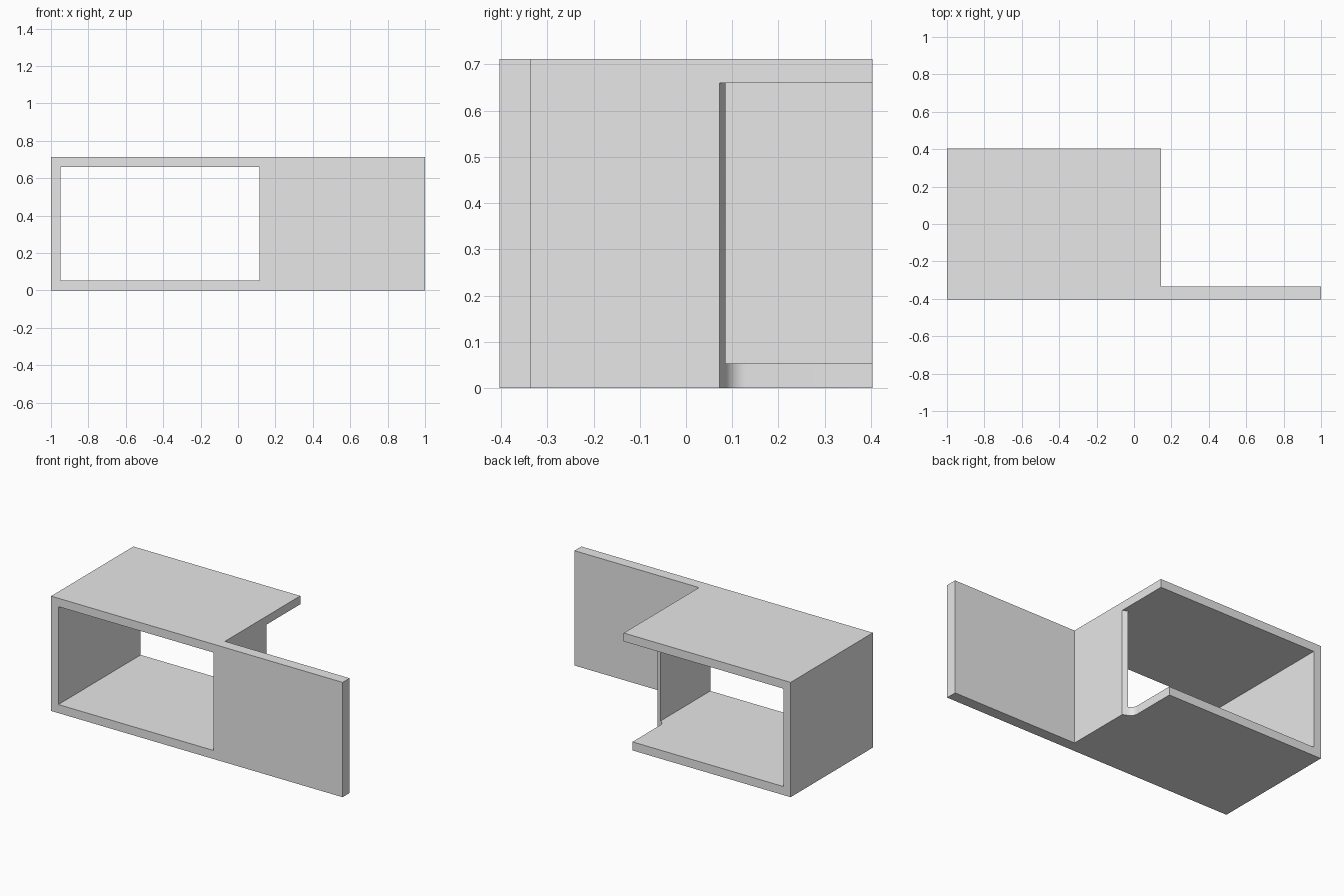
import bpy, bmesh
from math import radians, cos, sin

cube = bpy.data.objects.get("Cube")
if cube:
    bpy.data.objects.remove(cube, do_unlink=True)

grey = bpy.data.materials.new("plain_grey")
grey.use_nodes = True
grey.diffuse_color = (0.8, 0.8, 0.8, 1)
grey.node_tree.nodes["Principled BSDF"].inputs["Base Color"].default_value = (0.8, 0.8, 0.8, 1)


def prism(name, outline, bottom, top):
    """Extrude a plan outline between two heights."""
    bm = bmesh.new()
    face = bm.faces.new([bm.verts.new((x, y, bottom)) for x, y in outline])
    ext = bmesh.ops.extrude_face_region(bm, geom=[face])
    verts = [v for v in ext["geom"] if isinstance(v, bmesh.types.BMVert)]
    bmesh.ops.translate(bm, verts=verts, vec=(0, 0, top - bottom))
    bmesh.ops.recalc_face_normals(bm, faces=bm.faces)
    mesh = bpy.data.meshes.new(name)
    bm.to_mesh(mesh)
    bm.free()
    mesh.materials.append(grey)
    obj = bpy.data.objects.new(name, mesh)
    bpy.context.collection.objects.link(obj)
    return obj


def rect(x0, x1, y0, y1):
    return [(x0, y0), (x1, y0), (x1, y1), (x0, y1)]


LEFT, RIGHT, SIDE = -1.0, 1.0, 0.145
FRONT, BACK, PANEL_BACK = -0.403, 0.403, -0.335
HEIGHT, FLOOR, CEILING = 0.712, 0.053, 0.66
INNER, FLOOR_EDGE = 0.115, 0.085

# Box with the front panel running on past its side
body = prism("box_shell", [(LEFT, FRONT), (RIGHT, FRONT), (RIGHT, PANEL_BACK),
                           (SIDE, PANEL_BACK), (SIDE, BACK), (LEFT, BACK)], 0, HEIGHT)

# Opening from front to back
opening = prism("opening_cutter", rect(LEFT + 0.05, INNER, -1, 1), FLOOR, CEILING)

# Notch behind the short side wall, with a slanted end and a rounded corner
radius, arc_y, steps = 0.0486, 0.13, 10
arc = []
for i in range(steps + 1):
    a = radians(246.4 - 66.4 * i / steps)
    arc.append((FLOOR_EDGE + radius + radius * cos(a), arc_y + radius * sin(a)))
notch_outline = [(0.3, -0.004 + 0.0085)] + arc + [(FLOOR_EDGE, 1), (0.3, 1)]
notch = prism("notch_cutter", notch_outline, -0.1, CEILING)

bpy.context.view_layer.objects.active = body
for cutter in (opening, notch):
    cutter.hide_render = True
    mod = body.modifiers.new(cutter.name, "BOOLEAN")
    mod.operation = "DIFFERENCE"
    mod.solver = "EXACT"
    mod.object = cutter
    bpy.ops.object.modifier_apply(modifier=mod.name)
    bpy.data.objects.remove(cutter, do_unlink=True)

# Smooth only the rounded corner
bpy.ops.object.select_all(action="DESELECT")
body.select_set(True)
bpy.ops.object.shade_smooth_by_angle(angle=radians(20))
